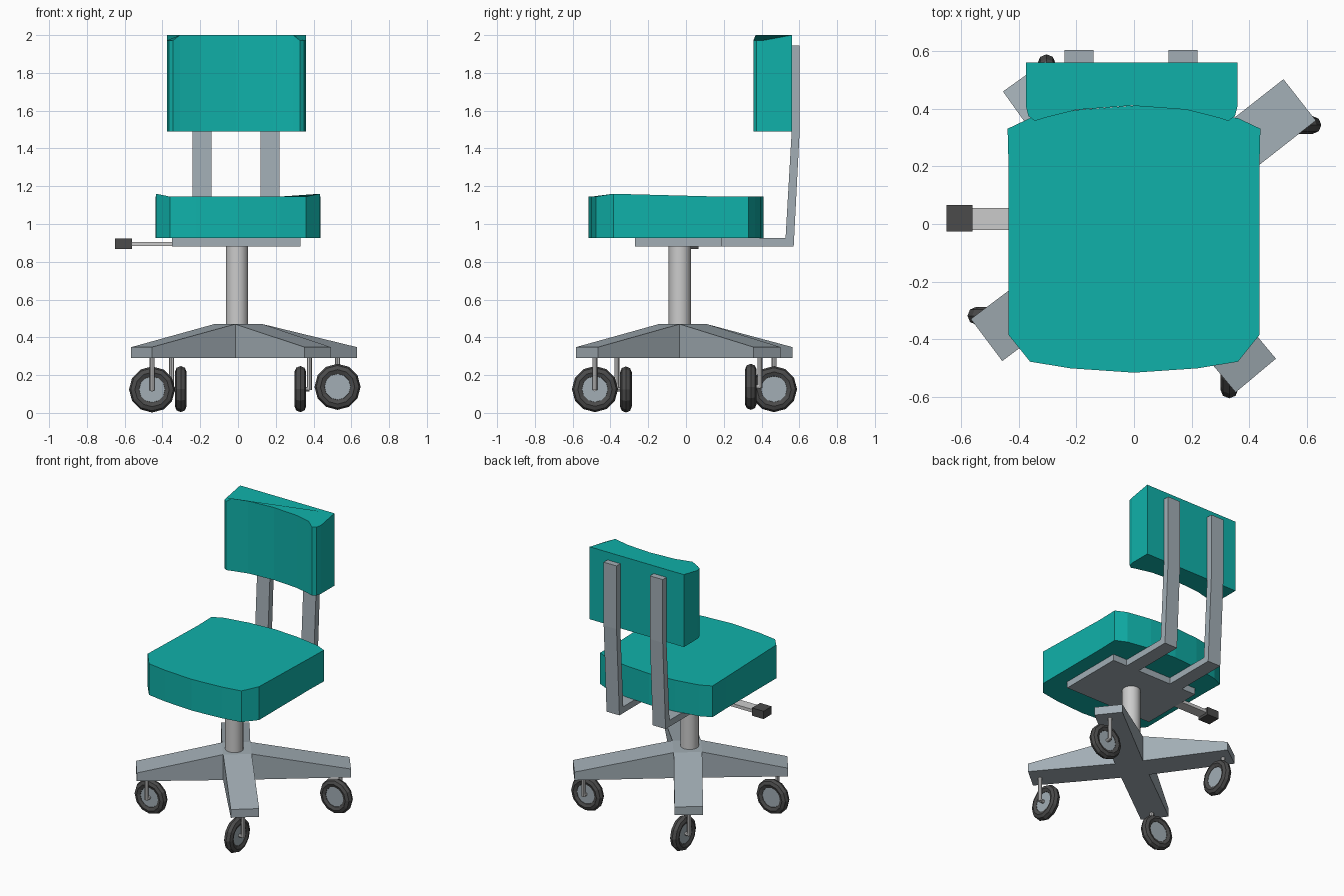
import bpy, bmesh, math
from mathutils import Vector, Matrix

if "Cube" in bpy.data.objects:
    bpy.data.objects.remove(bpy.data.objects["Cube"])


def material(name, rgb):
    m = bpy.data.materials.new(name)
    m.diffuse_color = (*rgb, 1)
    m.use_nodes = True
    m.node_tree.nodes["Principled BSDF"].inputs["Base Color"].default_value = m.diffuse_color
    return m


TEAL = material("teal_fabric", (0.005, 0.44, 0.40))
STEEL = material("painted_steel", (0.36, 0.42, 0.46))
CHROME = material("bright_metal", (0.6, 0.6, 0.58))
DARK = material("dark_rubber", (0.07, 0.07, 0.07))


def finish(bm, name, mat):
    bmesh.ops.recalc_face_normals(bm, faces=bm.faces)
    me = bpy.data.meshes.new(name)
    bm.to_mesh(me)
    bm.free()
    me.materials.append(mat)
    ob = bpy.data.objects.new(name, me)
    bpy.context.collection.objects.link(ob)
    return ob


def prism(name, points, offset, mat):
    """Extrude a closed 3D outline along an offset vector."""
    bm = bmesh.new()
    face = bm.faces.new([bm.verts.new(p) for p in points])
    ext = bmesh.ops.extrude_face_region(bm, geom=[face])
    bmesh.ops.translate(bm, vec=offset,
                        verts=[v for v in ext["geom"] if isinstance(v, bmesh.types.BMVert)])
    return finish(bm, name, mat)


def box(name, lo, hi, mat):
    pts = [(lo[0], lo[1], lo[2]), (hi[0], lo[1], lo[2]), (hi[0], hi[1], lo[2]), (lo[0], hi[1], lo[2])]
    return prism(name, pts, (0, 0, hi[2] - lo[2]), mat)


def rod(name, a, b, radius, sides, mat):
    a, b = Vector(a), Vector(b)
    bm = bmesh.new()
    rot = (b - a).to_track_quat('Z', 'Y').to_matrix().to_4x4()
    bmesh.ops.create_cone(bm, cap_ends=True, segments=sides, radius1=radius, radius2=radius,
                          depth=(b - a).length, matrix=Matrix.Translation((a + b) / 2) @ rot)
    return finish(bm, name, mat)


def smooth(ob, angle=35):
    bpy.ops.object.select_all(action='DESELECT')
    ob.select_set(True)
    bpy.context.view_layer.objects.active = ob
    bpy.ops.object.shade_smooth_by_angle(angle=math.radians(angle))


def mirrored(half, cx, z):
    """Right half of an outline, first and last points on or off the axis."""
    left = [(-x, y) for x, y in reversed(half) if x > 0]
    return [(cx + x, y, z) for x, y in half + left]


# Seat cushion, front corners slightly raised
seat = prism("seat", mirrored([(0, -0.515), (0.22, -0.5), (0.36, -0.477), (0.434, -0.385),
                               (0.434, 0.18), (0.438, 0.33), (0.362, 0.366), (0.19, 0.396),
                               (0, 0.41)], 0.0, 0.925), (0, 0, 0.22), TEAL)
for v in seat.data.vertices:
    if v.co.z > 1 and abs(v.co.x) > 0.4 and v.co.y < 0:
        v.co.z = 1.16

# Backrest cushion, hollow front and lowered front corners
back = prism("backrest", mirrored([(0, 0.41), (0.19, 0.396), (0.3, 0.368), (0.335, 0.357),
                                   (0.358, 0.374), (0.367, 0.41), (0.367, 0.56)], -0.008, 1.49),
             (0, 0, 0.51), TEAL)
for v in back.data.vertices:
    if v.co.z > 1.9 and abs(v.co.x) > 0.32 and v.co.y < 0.5:
        v.co.z = 1.972

# Plate under the seat and the two bent back supports
box("seat_plate", (-0.35, -0.27, 0.88), (0.33, 0.19, 0.926), STEEL)
bent = [(0.19, 0.88), (0.57, 0.88), (0.602, 1.5), (0.602, 1.945), (0.56, 1.945),
        (0.56, 1.5), (0.527, 0.925), (0.19, 0.925)]
for side, x in (("left", -0.24), ("right", 0.12)):
    prism(side + "_back_support", [(x, y, z) for y, z in bent], (0.1, 0, 0), STEEL)

# Height lever with grip
box("lever", (-0.57, -0.02, 0.884), (-0.3, 0.055, 0.906), CHROME)
box("lever_grip", (-0.65, -0.026, 0.867), (-0.56, 0.065, 0.922), DARK)

# Gas column
smooth(rod("column", (-0.005, -0.033, 0.4), (-0.005, -0.033, 0.885), 0.059, 14, CHROME))

# Four-armed base, one mesh: arms taper in height from the hub to the tips
C = Vector((0.0, -0.02))
tips = [Vector(p) for p in ((0.574, 0.43), (-0.38, 0.512), (-0.511, -0.402), (0.422, -0.525))]
HALF, LOW, TIP, HUB = 0.091, 0.29, 0.348, 0.47
dirs = [(t - C).normalized() for t in tips]
bm = bmesh.new()


def pair(p, top):
    return bm.verts.new((*p, LOW)), bm.verts.new((*p, top))


corners = [pair(C + HALF * (dirs[i] + dirs[(i + 1) % 4]), HUB) for i in range(4)]
for k in (0, 1):
    bm.faces.new([c[k] for c in corners])
for i, (t, d) in enumerate(zip(tips, dirs)):
    n = Vector((-d.y, d.x)) * HALF
    ring = [corners[i - 1], pair(t - n, TIP), pair(t + n, TIP), corners[i]]
    for k in (0, 1):
        bm.faces.new([c[k] for c in ring])
    for a, b in zip(ring, ring[1:]):
        bm.faces.new((a[0], b[0], b[1], a[1]))
finish(bm, "base", STEEL)


# Casters: tyre, disc, axle and stem on one side of the wheel
def caster(name, centre, axis):
    c, axis = Vector(centre), Vector(axis)
    bpy.ops.mesh.primitive_torus_add(major_segments=12, minor_segments=8, major_radius=0.091,
                                     minor_radius=0.031, location=c,
                                     rotation=axis.to_track_quat('Z', 'Y').to_euler())
    tyre = bpy.context.object
    tyre.name = name + "_tyre"
    tyre.data.materials.append(DARK)
    rod(name + "_disc", c - axis * 0.02, c + axis * 0.02, 0.085, 12, STEEL)
    s = c + axis * 0.048
    rod(name + "_axle", c, s, 0.012, 8, CHROME)
    rod(name + "_stem", s - Vector((0, 0, 0.005)), (s.x, s.y, 0.3), 0.013, 8, CHROME)


caster("front_left_caster", (-0.455, -0.318, 0.124), (0, -1, 0))
caster("back_right_caster", (0.527, 0.343, 0.138), (0, 1, 0))
caster("front_right_caster", (0.33, -0.482, 0.126), (1, 0, 0))
caster("back_left_caster", (-0.303, 0.466, 0.126), (-1, 0, 0))
